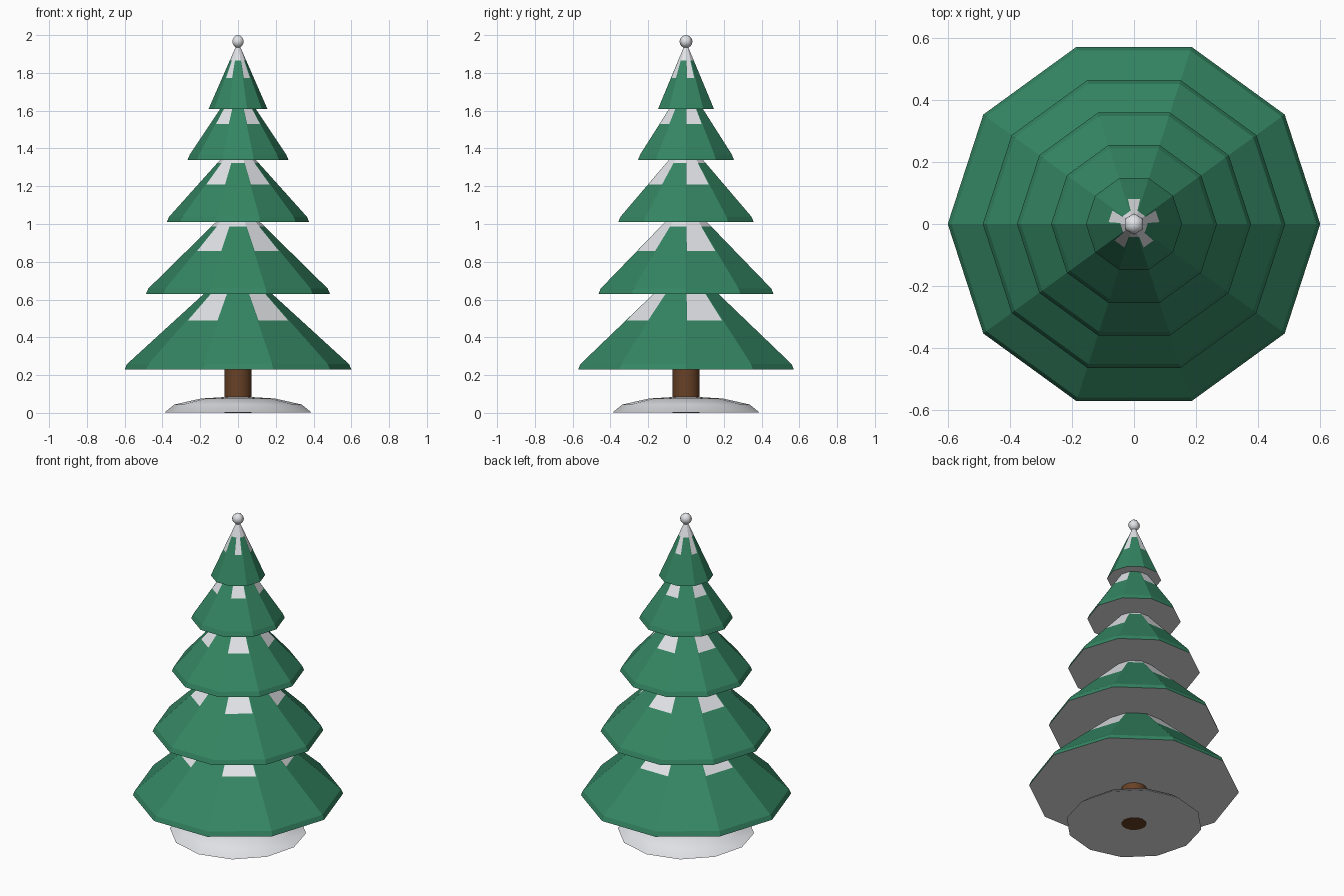
import bpy, bmesh, math
from mathutils import Vector

if "Cube" in bpy.data.objects:
    bpy.data.objects.remove(bpy.data.objects["Cube"])


def material(name, rgb):
    m = bpy.data.materials.new(name)
    m.diffuse_color = (*rgb, 1)
    m.use_nodes = True
    m.node_tree.nodes["Principled BSDF"].inputs["Base Color"].default_value = m.diffuse_color
    return m


GREEN = material("pine_green", (0.034, 0.235, 0.123))
SNOW = material("snow_white", (0.78, 0.79, 0.82))
BROWN = material("bark_brown", (0.14, 0.053, 0.019))


def finish(name, bm, mats, smooth=False):
    bmesh.ops.recalc_face_normals(bm, faces=bm.faces)
    mesh = bpy.data.meshes.new(name)
    bm.to_mesh(mesh)
    bm.free()
    ob = bpy.data.objects.new(name, mesh)
    bpy.context.collection.objects.link(ob)
    for m in mats:
        mesh.materials.append(m)
    if smooth:
        bpy.ops.object.select_all(action='DESELECT')
        ob.select_set(True)
        bpy.context.view_layer.objects.active = ob
        bpy.ops.object.shade_smooth_by_angle(angle=math.radians(62))
    return ob


def ring(bm, r, z, margin, sides=10):
    """Polygon ring; each side is split so a patch can sit between margins."""
    verts = []
    for i in range(sides):
        a, b = (Vector((math.cos(t), math.sin(t), 0)) * r
                for t in (2 * math.pi * i / sides, 2 * math.pi * (i + 1) / sides))
        for f in (0, margin, 1 - margin):
            p = a.lerp(b, f)
            verts.append(bm.verts.new((p.x, p.y, z)))
    return verts


def tier(name, radius, base, apex, margin):
    """Ten-sided cone with a steep lip, a snowy tip and snow on every other side."""
    bm = bmesh.new()
    h, lip_z, lip_r = apex - base, base + 0.028, radius - 0.012
    rows = [(radius, base), (lip_r, lip_z)]
    for f in (0.46, 0.72):
        z = base + f * h
        rows.append((lip_r * (apex - z) / (apex - lip_z), z))
    rings = [ring(bm, r, z, margin) for r, z in rows]
    tip = bm.verts.new((0, 0, apex))
    n = len(rings[0])
    bm.faces.new(rings[0]).material_index = 1          # snowy underside
    for k in range(3):
        for j in range(n):
            q = (j + 1) % n
            face = bm.faces.new((rings[k][j], rings[k][q], rings[k + 1][q], rings[k + 1][j]))
            patch = k == 2 and j % 3 == 1 and (j // 3) % 2 == 0
            face.material_index = 1 if patch else 0
    for j in range(n):
        bm.faces.new((rings[3][j], rings[3][(j + 1) % n], tip)).material_index = 1
    finish(name, bm, [GREEN, SNOW])


# Branch tiers: radius, base height, apex height, snow patch margin
TIERS = [(0.60, 0.23, 0.795, 0.03), (0.487, 0.63, 1.125, 0.03),
         (0.377, 1.01, 1.445, 0.03), (0.267, 1.34, 1.75, 0.04),
         (0.155, 1.61, 1.965, 0.12)]
for i, t in enumerate(TIERS):
    tier(f"branch_tier_{i + 1}", *t)

# Snow mound: flattened half dome
bm = bmesh.new()
bmesh.ops.create_uvsphere(bm, u_segments=12, v_segments=6, radius=1)
bmesh.ops.bisect_plane(bm, geom=bm.verts[:] + bm.edges[:] + bm.faces[:],
                       plane_co=(0, 0, 0), plane_no=(0, 0, 1), clear_inner=True)
bmesh.ops.holes_fill(bm, edges=[e for e in bm.edges if e.is_boundary])
for v in bm.verts:
    v.co = (v.co.x * 0.39, v.co.y * 0.39, max(v.co.z * 0.088, 0.001))
finish("snow_mound", bm, [SNOW], smooth=True)

# Trunk
bm = bmesh.new()
bmesh.ops.create_cone(bm, cap_ends=True, segments=16, radius1=0.072, radius2=0.072, depth=0.4)
bmesh.ops.translate(bm, verts=bm.verts, vec=(0, 0, 0.2))
finish("trunk", bm, [BROWN], smooth=True)

# Ball on the tip
bm = bmesh.new()
bmesh.ops.create_uvsphere(bm, u_segments=6, v_segments=8, radius=0.034)
for v in bm.verts:
    v.co = (-v.co.y, v.co.x, v.co.z + 1.966)
if max(abs(v.co.y) for v in bm.verts) < 0.0335:        # point a corner to the front
    for v in bm.verts:
        v.co.x, v.co.y = -v.co.y, v.co.x
finish("top_ball", bm, [SNOW], smooth=True)
